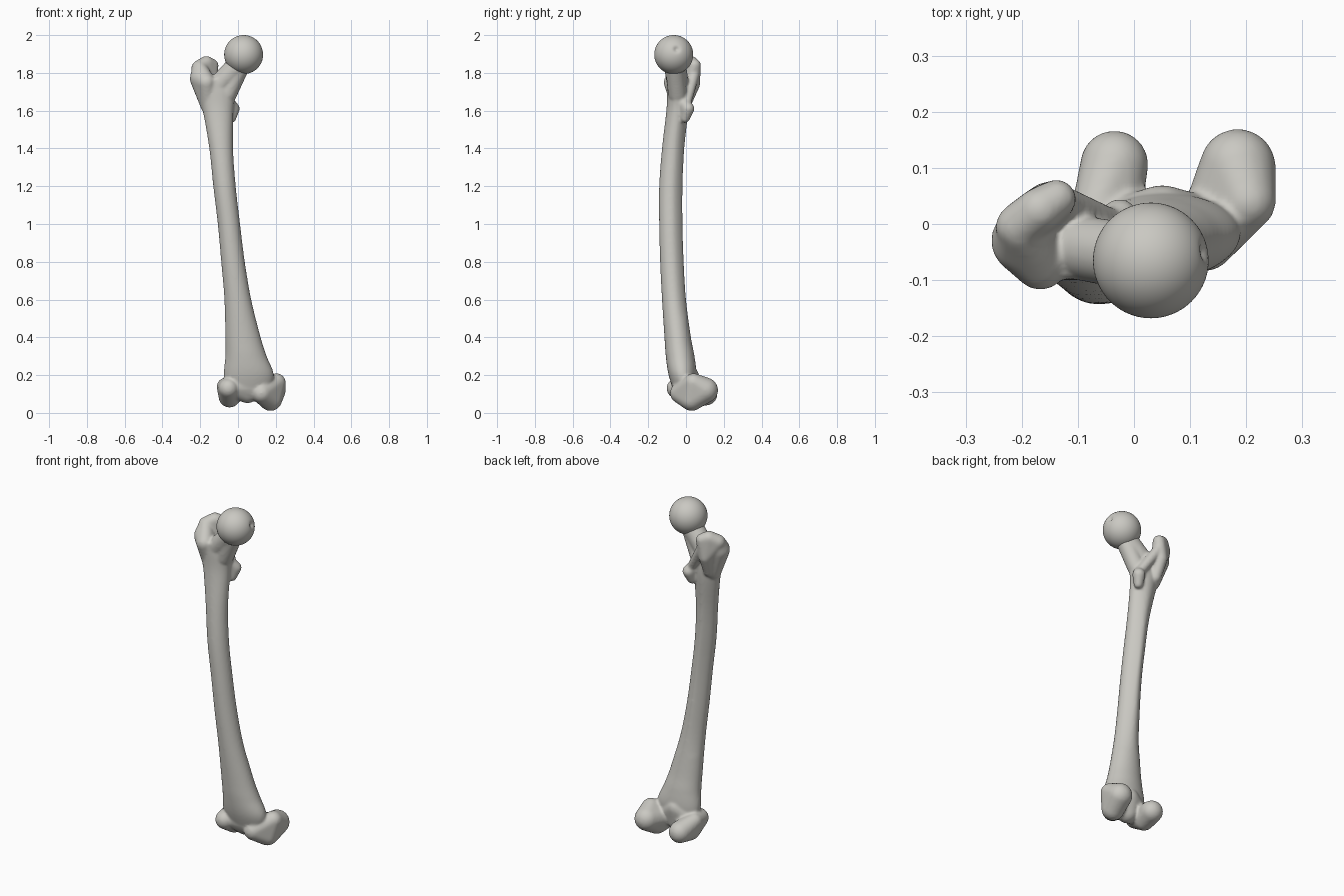
import bpy, bmesh, math
from mathutils import Vector

if "Cube" in bpy.data.objects:
    bpy.data.objects.remove(bpy.data.objects["Cube"])

bone = bpy.data.materials.new("bone grey")
bone.use_nodes = True
colour = (0.59, 0.58, 0.54, 1)
bone.diffuse_color = colour
bone.node_tree.nodes["Principled BSDF"].inputs["Base Color"].default_value = colour


def finish(name, bm):
    bmesh.ops.recalc_face_normals(bm, faces=bm.faces[:])
    for f in bm.faces:
        f.smooth = True
    mesh = bpy.data.meshes.new(name)
    bm.to_mesh(mesh)
    bm.free()
    mesh.materials.append(bone)
    ob = bpy.data.objects.new(name, mesh)
    bpy.context.collection.objects.link(ob)
    return ob


def blob(target, *balls):
    """Rounded lump: convex hull around balls given as (x, y, z, radius)."""
    bm = bmesh.new()
    for x, y, z, r in balls:
        made = bmesh.ops.create_icosphere(bm, subdivisions=3, radius=r)
        bmesh.ops.translate(bm, verts=made["verts"], vec=(x, y, z))
    hull = bmesh.ops.convex_hull(bm, input=bm.verts[:])
    loose = {g for g in hull["geom_interior"] if isinstance(g, bmesh.types.BMVert)}
    bmesh.ops.delete(bm, geom=list(loose), context="VERTS")
    bmesh.ops.recalc_face_normals(bm, faces=bm.faces[:])
    temp = bpy.data.meshes.new("temp")
    bm.to_mesh(temp)
    bm.free()
    target.from_mesh(temp)
    bpy.data.meshes.remove(temp)


def spline(a, b, c, d, t):
    return [0.5 * (2 * q + (r - p) * t + (2 * p - 5 * q + 4 * r - s) * t * t
                   + (3 * q - p - 3 * r + s) * t ** 3) for p, q, r, s in zip(a, b, c, d)]


def shaft(target, rows, sides=40, steps=6):
    """Loft through rows of (z, x min, x max, y min, y max)."""
    path = []
    for i in range(len(rows) - 1):
        four = [rows[max(0, min(len(rows) - 1, i + k))] for k in (-1, 0, 1, 2)]
        path += [spline(*four, s / steps) for s in range(steps)]
    path.append(rows[-1])
    rings = []
    for z, x0, x1, y0, y1 in path:
        # the rear of the middle shaft narrows into a ridge
        ridge = max(0, 1 - abs(z - 1.1) / 0.6) ** 0.5
        ring = []
        for k in range(sides):
            a = math.tau * k / sides
            c, s = math.cos(a), math.sin(a)
            if s > 0:
                c *= 1 - 0.45 * ridge * s ** 2
            ring.append(target.verts.new(((x0 + x1) / 2 + c * (x1 - x0) / 2,
                                          (y0 + y1) / 2 + s * (y1 - y0) / 2, z)))
        rings.append(ring)
    for low, high in zip(rings, rings[1:]):
        for k in range(sides):
            n = (k + 1) % sides
            target.faces.new((low[k], low[n], high[n], high[k]))
    target.faces.new(rings[0][::-1])
    target.faces.new(rings[-1])


body = bmesh.new()

# Bowed shaft
shaft(body, [
    (0.10, -0.06, 0.17, -0.06, 0.04),
    (0.20, -0.075, 0.19, -0.092, 0.055),
    (0.30, -0.067, 0.152, -0.107, 0.045),
    (0.40, -0.067, 0.12, -0.114, 0.026),
    (0.60, -0.072, 0.07, -0.127, 0.0),
    (0.80, -0.089, 0.036, -0.137, -0.012),
    (1.00, -0.107, 0.011, -0.142, -0.018),
    (1.20, -0.131, -0.012, -0.142, -0.018),
    (1.40, -0.152, -0.026, -0.127, -0.009),
    (1.60, -0.187, -0.024, -0.104, 0.012),
    (1.70, -0.217, -0.01, -0.10, 0.01),
    (1.77, -0.225, -0.02, -0.098, 0.005)])

# Neck, with the buttress below it
blob(body, (-0.10, -0.042, 1.735, 0.058), (0.02, -0.062, 1.862, 0.06))
blob(body, (-0.055, -0.045, 1.69, 0.05), (0.01, -0.06, 1.83, 0.05))

# Greater trochanter: outer mass and rear crest
blob(body, (-0.195, -0.03, 1.77, 0.06), (-0.167, -0.07, 1.75, 0.048),
     (-0.155, -0.035, 1.63, 0.045), (-0.203, -0.01, 1.825, 0.04))
blob(body, (-0.205, -0.005, 1.825, 0.042), (-0.168, 0.025, 1.85, 0.04),
     (-0.137, 0.045, 1.84, 0.034), (-0.155, 0.04, 1.74, 0.035),
     (-0.15, 0.0, 1.64, 0.03))

# Crest running to the lesser trochanter
blob(body, (-0.135, 0.042, 1.79, 0.03), (-0.035, 0.0, 1.63, 0.025))
blob(body, (-0.026, 0.01, 1.61, 0.035), (-0.035, -0.005, 1.56, 0.025),
     (-0.06, -0.03, 1.66, 0.03))

# Inner condyle
blob(body, (0.185, 0.102, 0.12, 0.068), (0.172, 0.03, 0.072, 0.062),
     (0.125, -0.03, 0.105, 0.055), (0.203, 0.04, 0.16, 0.05))

# Outer condyle
blob(body, (-0.035, 0.106, 0.10, 0.061), (-0.045, 0.03, 0.086, 0.058),
     (-0.05, -0.05, 0.13, 0.053), (-0.067, 0.02, 0.14, 0.046))

# Grooved bridge between the condyles
blob(body, (-0.03, -0.015, 0.14, 0.06), (0.12, -0.01, 0.14, 0.06),
     (0.05, 0.0, 0.105, 0.054), (0.05, 0.01, 0.19, 0.06))

# Fuse and soften the lumps into one continuous surface
thigh_bone = finish("thigh_bone_body", body)
fuse = thigh_bone.modifiers.new("fuse", "REMESH")
fuse.mode = "VOXEL"
fuse.voxel_size = 0.007
fuse.use_smooth_shade = True
soften = thigh_bone.modifiers.new("soften", "SMOOTH")
soften.factor = 0.5
soften.iterations = 7

# Ball head with its small ligament pit
ball = bmesh.new()
bmesh.ops.create_icosphere(ball, subdivisions=5, radius=0.103)
pit = Vector((0.95, 0.15, 0.28)).normalized()
for v in ball.verts:
    d = v.co.normalized().angle(pit)
    v.co *= 1 - 0.12 * math.exp(-(d / 0.15) ** 2)
head = finish("ball_head", ball)
head.location = (0.03, -0.065, 1.897)
